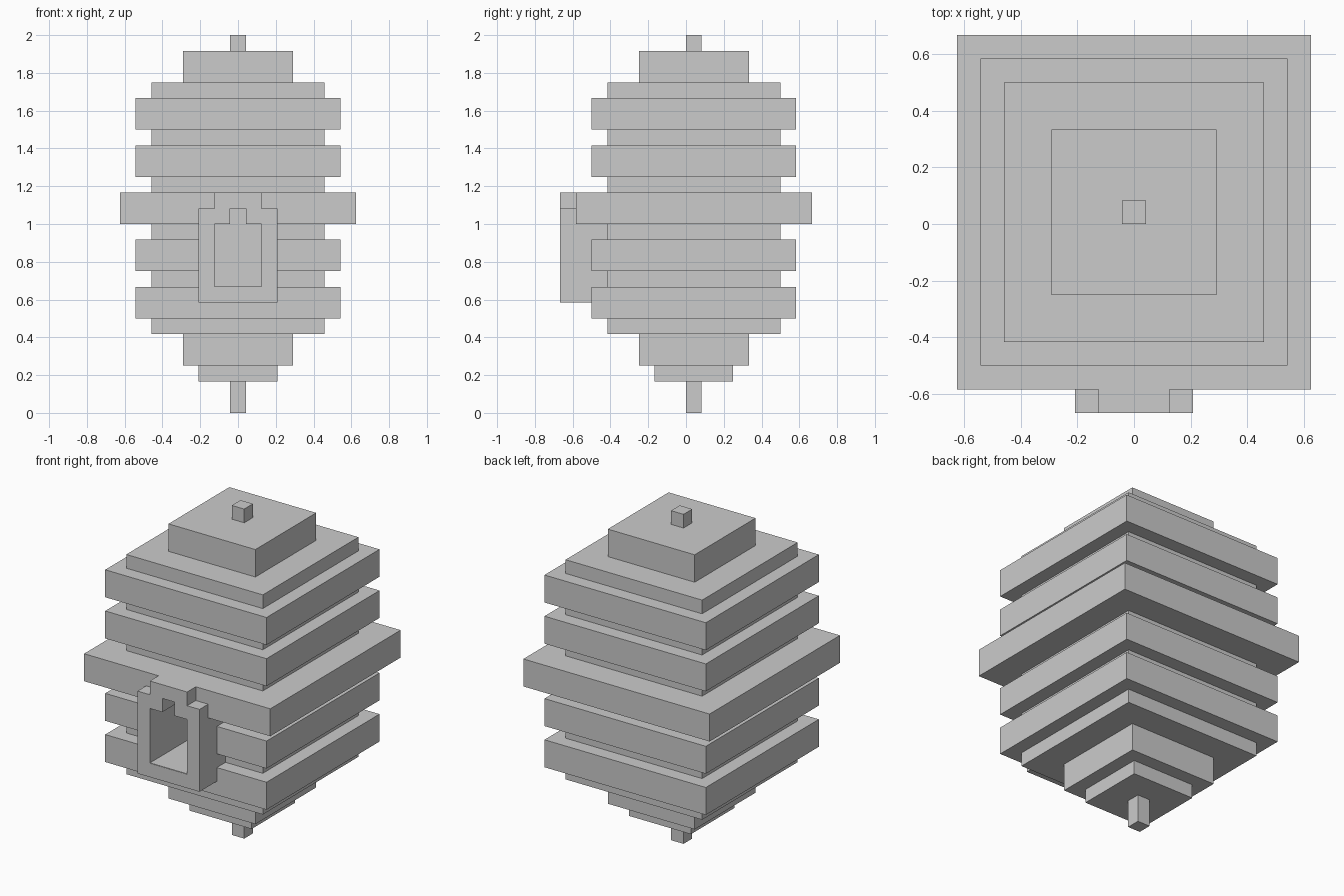
import bpy, bmesh

if "Cube" in bpy.data.objects:
    bpy.data.objects.remove(bpy.data.objects["Cube"])

U = 1 / 12      # the model sits on a grid of twelfths
CY = 0.5        # centre of the square tiers, in grid units


def make_object(name, bm):
    bmesh.ops.recalc_face_normals(bm, faces=bm.faces[:])
    bmesh.ops.scale(bm, vec=(U, U, U), verts=bm.verts[:])
    mesh = bpy.data.meshes.new(name)
    bm.to_mesh(mesh)
    bm.free()
    obj = bpy.data.objects.new(name, mesh)
    bpy.context.collection.objects.link(obj)
    return obj


def mirrored(half):
    """Complete an x-z half outline across x = 0."""
    return half + [(-x, z) for x, z in reversed(half)]


def prism(name, outline, y0, y1):
    """Extrude an x-z outline along y."""
    bm = bmesh.new()
    face = bm.faces.new([bm.verts.new((x, y0, z)) for x, z in outline])
    ext = bmesh.ops.extrude_face_region(bm, geom=[face])
    verts = [g for g in ext["geom"] if isinstance(g, bmesh.types.BMVert)]
    bmesh.ops.translate(bm, vec=(0, y1 - y0, 0), verts=verts)
    return make_object(name, bm)


def cut(obj, cutter):
    mod = obj.modifiers.new("opening", "BOOLEAN")
    mod.operation = "DIFFERENCE"
    mod.solver = "EXACT"
    mod.object = cutter


# Stepped body: (half width, top height) for each square tier
tiers = [(0.5, 2), (2.5, 3), (3.5, 5), (5.5, 6), (6.5, 8), (5.5, 9),
         (6.5, 11), (5.5, 12), (7.5, 14), (5.5, 15), (6.5, 17),
         (5.5, 18), (6.5, 20), (5.5, 21), (3.5, 23), (0.5, 24)]
bm = bmesh.new()
rings, bottom = [], 0
for w, top in tiers:
    for z in (bottom, top):
        rings.append([bm.verts.new((sx * w, CY + sy * w, z))
                      for sx, sy in ((-1, -1), (1, -1), (1, 1), (-1, 1))])
    bottom = top
for a, b in zip(rings, rings[1:]):
    for i in range(4):
        j = (i + 1) % 4
        bm.faces.new((a[i], a[j], b[j], b[i]))
bm.faces.new(rings[0])
bm.faces.new(rings[-1])
body = make_object("tiered_body", bm)

# Stepped entrance frame on the front
frame = prism("entrance_frame",
              mirrored([(2.5, 7), (2.5, 13), (1.5, 13), (1.5, 14)]), -8, -5)

# Keyhole-shaped opening running into the body
opening = prism("opening_cutter",
                mirrored([(1.5, 8), (1.5, 12), (0.5, 12), (0.5, 13)]), -9, -2)
opening.hide_render = True
opening.hide_viewport = True
opening.display_type = "WIRE"
cut(body, opening)
cut(frame, opening)

# Pale floor inside the opening
floor = prism("entrance_floor", mirrored([(1.5, 8), (1.5, 8.03)]), -7.98, -2)
pale = bpy.data.materials.new("pale_floor")
pale.diffuse_color = (0.9, 0.9, 0.88, 1)
pale.use_nodes = True
pale.node_tree.nodes["Principled BSDF"].inputs["Base Color"].default_value = pale.diffuse_color
floor.data.materials.append(pale)
